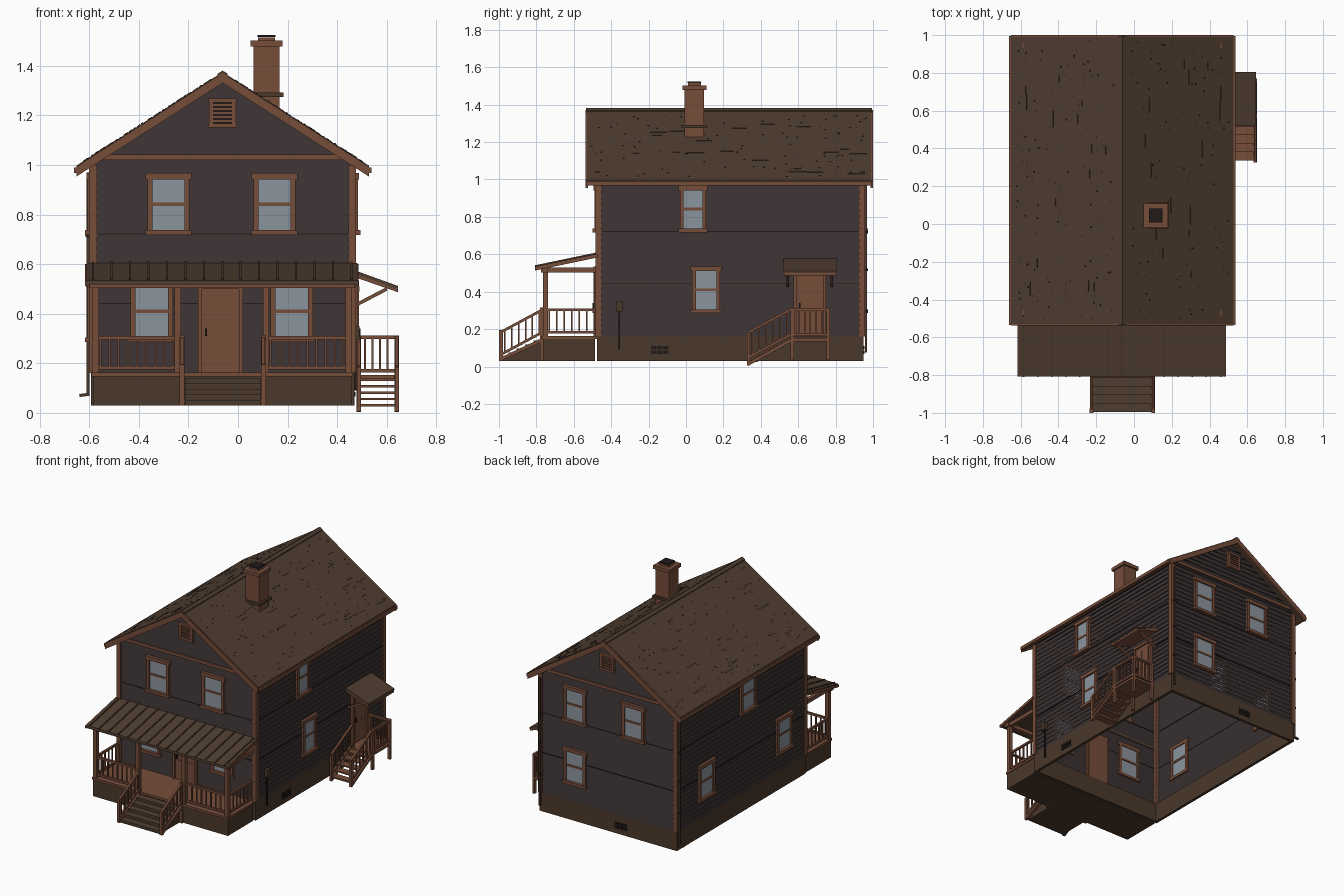
import bpy, bmesh, math, random
from mathutils import Matrix, Vector

cube = bpy.data.objects.get("Cube")
if cube:
    bpy.data.objects.remove(cube)
random.seed(4)


def material(name, *rgb):
    mat = bpy.data.materials.new(name)
    mat.use_nodes = True
    mat.diffuse_color = (*rgb, 1)
    mat.node_tree.nodes["Principled BSDF"].inputs["Base Color"].default_value = (*rgb, 1)
    return mat


TRIM = material("wood trim", .18, .074, .042)
WALL = material("dark siding", .043, .031, .032)
ROOF = material("brown shingle", .08, .047, .03)
BASE = material("foundation brown", .07, .04, .024)
GLASS = material("window glass", .26, .30, .34)
DARK = material("dark metal", .015, .011, .01)


def finish(bm, name, mat, matrix=None):
    mesh = bpy.data.meshes.new(name)
    bm.to_mesh(mesh)
    bm.free()
    mesh.materials.append(mat)
    obj = bpy.data.objects.new(name, mesh)
    if matrix:
        obj.matrix_world = matrix
    bpy.context.collection.objects.link(obj)
    return obj


def add_box(bm, x0, x1, y0, y1, z0, z1):
    centre = Vector((x0 + x1, y0 + y1, z0 + z1)) / 2
    size = Matrix.Diagonal((x1 - x0, y1 - y0, z1 - z0, 1))
    bmesh.ops.create_cube(bm, matrix=Matrix.Translation(centre) @ size)


def add_bar(bm, start, end, width):
    start, end = Vector(start), Vector(end)
    way = end - start
    turn = way.to_track_quat('Z', 'Y').to_matrix().to_4x4()
    size = Matrix.Diagonal((width, width, way.length, 1))
    bmesh.ops.create_cube(bm, matrix=Matrix.Translation((start + end) / 2) @ turn @ size)


def boxes(name, mat, items, matrix=None):
    bm = bmesh.new()
    for item in items:
        add_box(bm, *item)
    return finish(bm, name, mat, matrix)


def bars(name, mat, items, width):
    bm = bmesh.new()
    for start, end in items:
        add_bar(bm, start, end, width)
    return finish(bm, name, mat)


def prism(name, mat, points, axis, start, end):
    # Profile in the (x, z) or (y, z) plane, extruded along the other axis
    place = (lambda u, v, w: (w, u, v)) if axis == 'x' else (lambda u, v, w: (u, w, v))
    bm = bmesh.new()
    face = bm.faces.new([bm.verts.new(place(u, v, start)) for u, v in points])
    moved = bmesh.ops.extrude_face_region(bm, geom=[face])['geom']
    shift = Vector(place(0, 0, end - start))
    bmesh.ops.translate(bm, vec=shift, verts=[v for v in moved if isinstance(v, bmesh.types.BMVert)])
    bmesh.ops.recalc_face_normals(bm, faces=bm.faces)
    return finish(bm, name, mat)


# Main dimensions
CX, HALF, FRONT, BACK = -.062, .528, -.472, .945
LEFT, RIGHT = CX - HALF, CX + HALF
SLOPE, RIDGE, EAVE = .64, 1.375, .59
FLOOR = .16

# Clapboard walls, narrowing into the gables
bm = bmesh.new()
boards, top = 36, 1.33
step = (top - FLOOR) / boards
for i in range(boards):
    rings = []
    for z, out in ((FLOOR + i * step, .006), (FLOOR + (i + 1) * step, 0)):
        h = min(HALF, (RIDGE - .035 - z) / SLOPE) + out
        rings.append([bm.verts.new(p) for p in (
            (CX - h, FRONT - out, z), (CX + h, FRONT - out, z),
            (CX + h, BACK + out, z), (CX - h, BACK + out, z))])
    low, high = rings
    for k in range(4):
        n = (k + 1) % 4
        bm.faces.new((low[k], low[n], high[n], high[k]))
finish(bm, "siding_walls", WALL)


def ring(grow, z0, z1, thick=.02):
    x0, x1, y0, y1 = LEFT - grow, RIGHT + grow, FRONT - grow, BACK + grow
    return [(x0, x1, y0, y0 + thick, z0, z1), (x0, x1, y1 - thick, y1, z0, z1),
            (x0, x0 + thick, y0, y1, z0, z1), (x1 - thick, x1, y0, y1, z0, z1)]


boxes("foundation", BASE, ring(.003, .03, FLOOR + .005))
for z in (.44, .72):
    boxes("siding_joint", DARK, ring(.0065, z, z + .004, .006))
boxes("corner_boards", TRIM, [
    (x - .016, x + .016, y - .016, y + .016, FLOOR, 1.0)
    for x in (LEFT + .005, RIGHT - .005) for y in (FRONT + .005, BACK - .005)])
boxes("gable_bands", TRIM, [(LEFT, RIGHT, y - .013, y + .013, 1.02, 1.042) for y in (FRONT, BACK)])


# Main roof
def roof_profile(drop, thick, reach=EAVE):
    peak, low = RIDGE - drop, RIDGE - drop - SLOPE * reach
    return [(CX - reach, low), (CX, peak), (CX + reach, low),
            (CX + reach, low - thick), (CX, peak - thick), (CX - reach, low - thick)]


prism("main_roof", ROOF, roof_profile(0, .03), 'y', -.53, .99)
for y in (-.538, .986):
    prism("rake_board", TRIM, roof_profile(.004, .04), 'y', y, y + .014)
prism("ridge_cap", ROOF, roof_profile(-.006, .01, .02), 'y', -.535, .995)
boxes("gutters", TRIM, [(CX + s * (EAVE - .004) - .014, CX + s * (EAVE - .004) + .014,
                         -.535, .995, .968, .99) for s in (-1, 1)])

# Loose and lifted shingles
tilt = math.atan(SLOPE)
for side in (-1, 1):
    frame = (Matrix.Translation((CX, 0, RIDGE)) @ Matrix.Rotation(side * tilt, 4, 'Y'))
    run = EAVE / math.cos(tilt)
    tabs, nicks = [], []
    for i in range(22):
        u, y = side * random.uniform(.08, run - .05), random.uniform(-.5, .88)
        tabs.append((u - .004, u + .004, y, y + random.uniform(.03, .1), 0, .003))
    for i in range(110):
        u, y = side * random.uniform(.05, run - .03), random.uniform(-.51, .97)
        nicks.append((u - .003, u + .003, y, y + .008, 0, .002))
    boxes("lifted_shingles", BASE, tabs, frame)
    boxes("shingle_nicks", DARK, nicks, frame)

# Chimney
CHX, CHY = .115, .045


def square(r, z0, z1):
    return (CHX - r, CHX + r, CHY - r, CHY + r, z0, z1)


boxes("chimney", TRIM, [square(.052, 1.2, 1.48), square(.064, 1.478, 1.502), square(.034, 1.5, 1.515)])
boxes("chimney_flashing", BASE, [square(.068, 1.275, 1.292)])
boxes("flue_top", DARK, [square(.036, 1.517, 1.525)])

# Wall-mounted fittings: local x runs along the wall, local -y points outward
SIDES = {"front": (0, 0, FRONT), "right": (90, RIGHT, 0), "back": (180, 0, BACK), "left": (-90, LEFT, 0)}


def on_wall(side, across, z):
    turn, x, y = SIDES[side]
    place = Vector((x, across, z)) if side in ("left", "right") else Vector((across, y, z))
    return Matrix.Translation(place) @ Matrix.Rotation(math.radians(turn), 4, 'Z')


def window(side, across, z, w=.17, h=.24):
    m, a, b, t = on_wall(side, across, z), w / 2, h / 2, .02
    boxes("window_frame", TRIM, [
        (-a, t - a, -.018, .01, -b, b), (a - t, a, -.018, .01, -b, b),
        (-a - .008, a + .008, -.022, .01, b - t, b + .005),
        (-a - .008, a + .008, -.028, .01, -b - .005, t - b - .005),
        (-a, a, -.013, .01, -.007, .007)], m)
    boxes("window_glass", GLASS, [(t - a, a - t, -.009, .004, -b + t - .005, b - t)], m)


def door(side, across, w, z1):
    m, a = on_wall(side, across, 0), w / 2
    boxes("door", TRIM, [(-a, a, -.012, .012, FLOOR, z1)], m)
    panels = [(s * a / 2 - a * .33, s * a / 2 + a * .33, -.015, -.01, low, high)
              for s in (-1, 1) for low, high in ((FLOOR + .03, .3), (.33, z1 - .03))]
    boxes("door_panels", TRIM, panels, m)
    boxes("door_frame", TRIM, [(-a - .016, -a, -.022, .01, FLOOR, z1), (a, a + .016, -.022, .01, FLOOR, z1),
                               (-a - .02, a + .02, -.024, .01, z1, z1 + .02)], m)
    boxes("door_handle", DARK, [(-a + .012, -a + .02, -.028, -.01, .31, .34)], m)


UPPER, LOWER = .842, .41
for side, across, z in (
        ("front", -.28, UPPER), ("front", .147, UPPER), ("front", -.348, LOWER), ("front", .217, LOWER),
        ("back", .19, UPPER), ("back", -.262, UPPER), ("back", .19, LOWER),
        ("left", .17, UPPER), ("left", .63, LOWER), ("left", -.23, LOWER)):
    window(side, across, z)
window("right", .037, UPPER, .14)
window("right", .108, LOWER, .15)
door("front", -.07, .15, .5)
door("right", .662, .14, .49)

# Gable vents with slats, and foundation vents
for side in ("front", "back"):
    m = on_wall(side, CX, 1.21)
    boxes("gable_vent_back", DARK, [(-.045, .045, -.009, .005, -.05, .05)], m)
    slats = [(-.04, .04, -.014, 0, z * .016 - .004, z * .016 + .004) for z in range(-2, 3)]
    rim = [(s * .045 - .009, s * .045 + .009, -.02, .005, -.055, .055) for s in (-1, 1)]
    rim += [(-.056, .056, -.022, .005, z - .008, z + .008) for z in (-.05, .05)]
    boxes("gable_vent", TRIM, slats + rim, m)
for side, across in (("right", -.14), ("back", -.16)):
    boxes("foundation_vent", DARK, [(x * .032 - .014, x * .032 + .014, -.009, 0, z, z + .018)
                                    for x in (-1, 0, 1) for z in (-.021, .003)], on_wall(side, across, .088))

# Meter box and downspouts
m = on_wall("right", -.357, 0)
boxes("meter_box", BASE, [(-.018, .018, -.025, 0, .295, .35)], m)
boxes("meter_conduit", DARK, [(-.004, .004, -.013, 0, .09, .295)], m)
bars("downspouts", BASE, [
    ((LEFT - .016, BACK - .01, .97), (LEFT - .016, BACK - .01, .075)),
    ((LEFT - .01, BACK - .01, .075), (LEFT - .05, BACK - .01, .07)),
    ((RIGHT - .01, BACK + .018, .97), (RIGHT - .01, BACK + .018, .075))], .012)
boxes("pipe_brackets", DARK, [(x - .009, x + .009, y - .009, y + .009, z, z + .014) for z in (.29, .51, .71)
                              for x, y in ((LEFT - .016, BACK - .01), (RIGHT - .01, BACK + .018))])

# Front porch
P0, P1, PF = -.585, .458, -.765
DECK = .163
boxes("porch_skirt", BASE, [(P0, P1, PF, FRONT - .015, .03, .148)])
boxes("porch_deck", TRIM, [(P0 - .005, P1 + .005, PF - .008, FRONT, .147, DECK)])
profile = [(FRONT, .605), (-.808, .535), (-.808, .517), (FRONT, .587)]
prism("porch_roof", ROOF, profile, 'x', -.612, .482)
for x in (-.617, .479):
    prism("porch_rake", TRIM, [(y, z - .004) for y, z in profile], 'x', x, x + .008)
bars("porch_roof_seams", BASE, [((x, FRONT, .607), (x, -.808, .537))
                                for x in [-.585 + i * .0745 for i in range(15)]], .008)
boxes("porch_beam", TRIM, [(-.6, .472, -.775, -.737, .503, .53)]
      + [(x - .013, x + .013, -.76, FRONT, .503, .53) for x in (P0 + .01, P1 - .01)])
POSTS = (P0 + .012, -.243, .113, P1 - .012)
boxes("porch_posts", TRIM, [(x - .013, x + .013, -.765, -.738, DECK, .51) for x in POSTS])


def railing(name, start, end, height, count, gap=.02):
    # Top and bottom rails with balusters between two floor points
    start, end, up = Vector(start), Vector(end), Vector((0, 0, 1))
    bars(name + "_rails", TRIM, [(start + up * h, end + up * h) for h in (gap, height)], .014)
    spots = [start.lerp(end, (i + .5) / count) for i in range(count)]
    bars(name + "_balusters", TRIM, [(p + up * gap, p + up * height) for p in spots], .008)


for a, b in ((POSTS[0], POSTS[1]), (POSTS[2], POSTS[3])):
    railing("porch_railing", (a, -.75, DECK), (b, -.75, DECK), .14, 9)
for x in (POSTS[0], POSTS[3]):
    railing("porch_side_railing", (x, -.75, DECK), (x, FRONT, DECK), .14, 7)

# Front steps
S0, S1, count = -.213, .09, 5
for i in range(count):
    rise, y = .03 + (i + 1) * .022, -.99 + i * .045
    boxes("front_step", BASE, [(S0, S1, y, PF, .03, rise - .005)])
    boxes("front_tread", ROOF, [(S0 - .004, S1 + .004, y - .005, y + .05, rise - .006, rise)])
for x in (S0 - .012, S1 + .012):
    railing("step_railing", (x, -.988, .045), (x, -.765, .165), .14, 6)
    boxes("step_newels", TRIM, [(x - .01, x + .01, -1.0, -.978, .03, .195),
                                (x - .01, x + .01, -.78, -.758, .03, .315)])
    bars("step_stringer", TRIM, [((x, -.988, .04), (x, -.765, .145))], .018)

# Side landing, stairs and awning
L0, L1, A0, A1 = RIGHT, .65, .56, .77
boxes("side_landing", TRIM, [(L0, L1, A0, A1, .135, .152)])
boxes("landing_posts", TRIM, [(x - .009, x + .009, y - .009, y + .009, .035, .312)
                              for x in (L0 + .022, L1 - .009) for y in (A0 + .009, A1 - .009)])
railing("landing_railing", (L1 - .009, A0, .15), (L1 - .009, A1, .15), .155, 7)
railing("landing_end_railing", (L0, A1 - .009, .15), (L1, A1 - .009, .15), .155, 6)
boxes("side_treads", TRIM, [(L0 + .015, L1 - .012, .335 + i * .045, .385 + i * .045,
                             .025 + i * .026, .035 + i * .026) for i in range(5)])
for x in (L0 + .022, L1 - .009):
    bars("side_stringer", TRIM, [((x, A0, .14), (x, .33, .012))], .018)
    railing("side_stair_railing", (x, .335, .03), (x, A0, .15), .155, 6)
    boxes("side_newel", TRIM, [(x - .008, x + .008, .325, .342, .005, .185)])
awning = [(RIGHT, .577), (.645, .512), (.645, .5), (RIGHT, .562)]
prism("awning_roof", ROOF, awning, 'y', .52, .806)
prism("awning_frame", TRIM, [(x, z - .013) for x, z in awning], 'y', .523, .803)
bars("awning_brackets", TRIM, [((RIGHT, y, .43), (.6, y, .5)) for y in (.545, .78)], .014)
